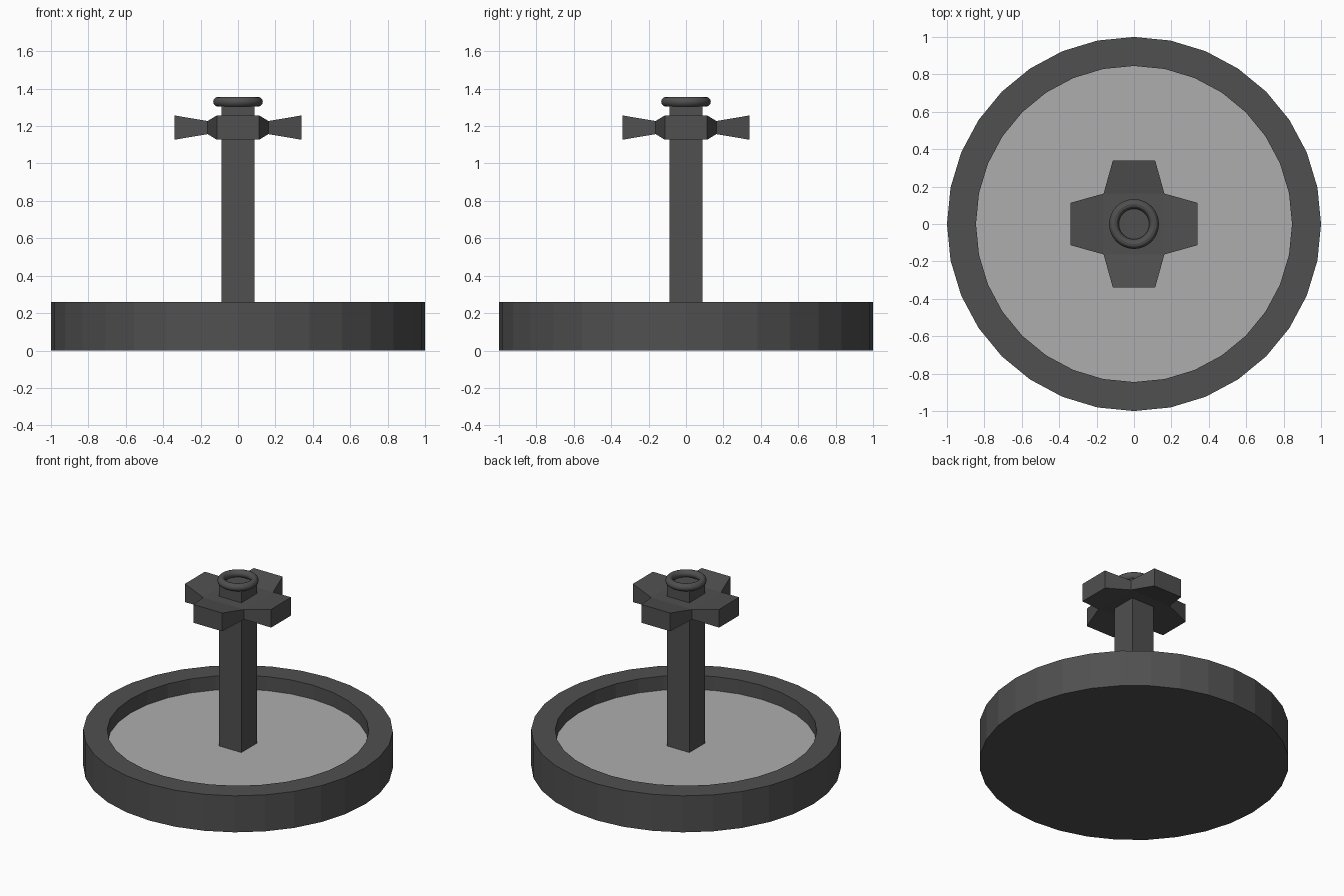
import bpy, bmesh, math

if "Cube" in bpy.data.objects:
    bpy.data.objects.remove(bpy.data.objects["Cube"])

SIDES = 32


def material(name, v):
    m = bpy.data.materials.new(name)
    m.diffuse_color = (v, v, v, 1)
    m.use_nodes = True
    m.node_tree.nodes["Principled BSDF"].inputs["Base Color"].default_value = m.diffuse_color
    return m


dark = material("dark_stone", 0.08)
pale = material("pale_water", 0.42)


def finish(bm, name, mat):
    bmesh.ops.recalc_face_normals(bm, faces=bm.faces)
    me = bpy.data.meshes.new(name)
    bm.to_mesh(me)
    bm.free()
    me.materials.append(mat)
    ob = bpy.data.objects.new(name, me)
    bpy.context.collection.objects.link(ob)
    return ob


def ring(bm, r, z):
    return [bm.verts.new((r * math.cos(i * math.tau / SIDES), r * math.sin(i * math.tau / SIDES), z))
            for i in range(SIDES)]


# Basin: faceted wall with a solid floor
bm = bmesh.new()
rings = [ring(bm, r, z) for r, z in [(1, 0), (1, 0.26), (0.845, 0.26), (0.845, 0.155)]]
for a, b in zip(rings, rings[1:]):
    for i in range(SIDES):
        j = (i + 1) % SIDES
        bm.faces.new((a[i], a[j], b[j], b[i]))
bm.faces.new(rings[0])
bm.faces.new(rings[-1])
finish(bm, "basin", dark)

# Water surface
bm = bmesh.new()
bm.faces.new(ring(bm, 0.845, 0.16))
water = finish(bm, "water", pale)
if water.data.polygons[0].normal.z < 0:
    water.data.flip_normals()

# Square post
bm = bmesh.new()
bmesh.ops.create_cube(bm, size=1)
bmesh.ops.scale(bm, vec=(0.177, 0.177, 1.155), verts=bm.verts)
bmesh.ops.translate(bm, vec=(0, 0, 0.1575 + 0.575), verts=bm.verts)
finish(bm, "post", dark)

# Cross head: thin block whose four sides extrude into flared arms
bm = bmesh.new()
bmesh.ops.create_cube(bm, size=1)
bmesh.ops.scale(bm, vec=(0.325, 0.325, 0.07), verts=bm.verts)
sides = [f for f in bm.faces if abs(f.normal.z) < 0.5]
for f in sides:
    n = f.normal.copy()
    f = bmesh.ops.extrude_discrete_faces(bm, faces=[f])["faces"][0]
    for v in f.verts:
        across = 0.113 / 0.1625
        v.co.x = n.x * 0.34 if abs(n.x) > 0.5 else v.co.x * across
        v.co.y = n.y * 0.34 if abs(n.y) > 0.5 else v.co.y * across
        v.co.z = math.copysign(0.065, v.co.z)
bmesh.ops.translate(bm, vec=(0, 0, 1.192), verts=bm.verts)
finish(bm, "cross_head", dark)

# Ring on top of the post
bpy.ops.mesh.primitive_torus_add(major_radius=0.107, minor_radius=0.026, major_segments=48,
                                 minor_segments=12, location=(0, 0, 1.33))
top_ring = bpy.context.object
top_ring.name = "top_ring"
top_ring.data.materials.append(dark)
bpy.ops.object.shade_smooth_by_angle()
